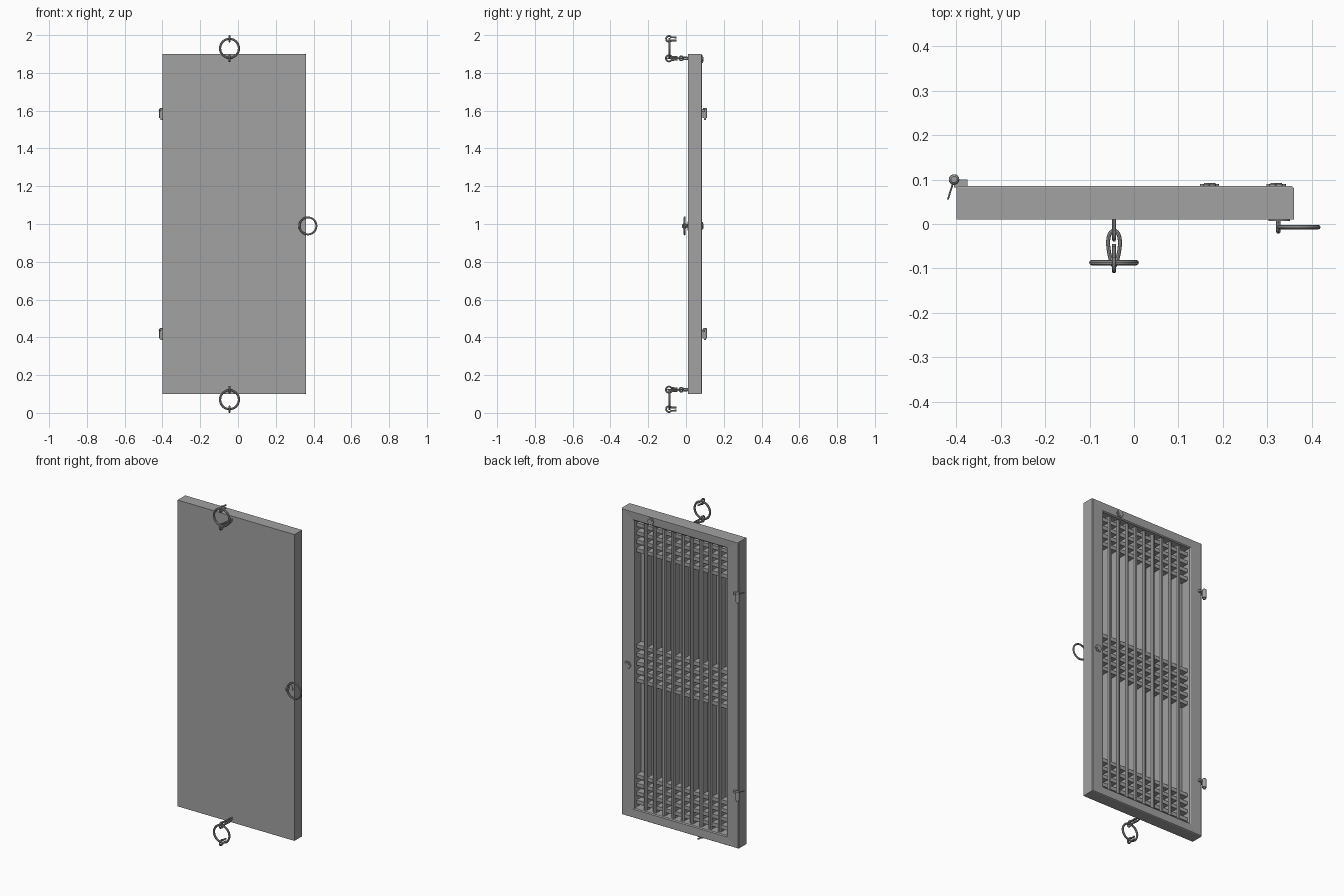
import bpy, bmesh, math
from mathutils import Vector, Matrix

if "Cube" in bpy.data.objects:
    bpy.data.objects.remove(bpy.data.objects["Cube"])

GREY = bpy.data.materials.new("plain grey")
GREY.use_nodes = True
COLOUR = (0.36, 0.36, 0.36, 1)
GREY.diffuse_color = COLOUR
GREY.node_tree.nodes["Principled BSDF"].inputs["Base Color"].default_value = COLOUR

LEFT, RIGHT, LOW, HIGH = -0.40, 0.36, 0.10, 1.90
MID_X = -0.045
STILE, RAIL = 0.08, 0.055


def add_mesh(name, mesh, smooth=False):
    mesh.materials.clear()
    mesh.materials.append(GREY)
    ob = bpy.data.objects.new(name, mesh)
    bpy.context.collection.objects.link(ob)
    if smooth:
        bpy.ops.object.select_all(action="DESELECT")
        ob.select_set(True)
        bpy.context.view_layer.objects.active = ob
        bpy.ops.object.shade_smooth_by_angle(angle=math.radians(40))
    return ob


def finish(name, bm, smooth=False):
    bmesh.ops.recalc_face_normals(bm, faces=bm.faces)
    mesh = bpy.data.meshes.new(name)
    bm.to_mesh(mesh)
    bm.free()
    return add_mesh(name, mesh, smooth)


def put_box(bm, x0, x1, y0, y1, z0, z1):
    size = Matrix.Diagonal((x1 - x0, y1 - y0, z1 - z0, 1))
    centre = Matrix.Translation(((x0 + x1) / 2, (y0 + y1) / 2, (z0 + z1) / 2))
    return bmesh.ops.create_cube(bm, size=1, matrix=centre @ size)["verts"]


def put_disc(bm, centre, radius, depth, axis="Y", sides=16, end_radius=None):
    turn = Matrix.Rotation(math.pi / 2, 4, "X") if axis == "Y" else Matrix()
    bmesh.ops.create_cone(bm, cap_ends=True, segments=sides, radius1=radius,
                          radius2=radius if end_radius is None else end_radius,
                          depth=depth, matrix=Matrix.Translation(centre) @ turn)


def wire(name, points, radius, closed=False):
    """Round wire along a path, turned into a mesh."""
    curve = bpy.data.curves.new(name, "CURVE")
    curve.dimensions = "3D"
    curve.bevel_depth = radius
    curve.bevel_resolution = 2
    curve.use_fill_caps = True
    spline = curve.splines.new("POLY")
    spline.points.add(len(points) - 1)
    for p, co in zip(spline.points, points):
        p.co = (*co, 1)
    spline.use_cyclic_u = closed
    temp = bpy.data.objects.new(name + "_path", curve)
    bpy.context.collection.objects.link(temp)
    bpy.context.view_layer.update()
    evaluated = temp.evaluated_get(bpy.context.evaluated_depsgraph_get())
    mesh = bpy.data.meshes.new_from_object(evaluated)
    bpy.data.objects.remove(temp)
    return add_mesh(name, mesh, True)


def angles(n):
    return [2 * math.pi * i / n for i in range(n)]


def pull_ring(name, x, y, z, radius, thick):
    wire(name, [(x + radius * math.cos(a), y, z + radius * math.sin(a))
                for a in angles(40)], thick, True)


def eye_pin(name, x, y, z, radius, tail_y, gap, thick):
    """Split pin: an eye round the ring with two tails running back."""
    start = math.radians(35)
    pts = [(x, tail_y, z + gap)]
    for i in range(19):
        a = start + (2 * math.pi - 2 * start) * i / 18
        pts.append((x, y + radius * math.cos(a), z + radius * math.sin(a)))
    pts.append((x, tail_y, z - gap))
    wire(name, pts, thick)


# Front panel
bm = bmesh.new()
put_box(bm, LEFT, RIGHT, 0.010, 0.016, LOW, HIGH)
finish("front_panel", bm)

# Mitred frame: nested rectangles joined into a moulding
bm = bmesh.new()
section = [(0, 0.016), (0, 0.081), (0.05, 0.085), (0.9, 0.083), (1, 0.078), (1, 0.016)]
loops = []
for inset, y in section:
    dx, dz = inset * STILE, inset * RAIL
    corners = [(LEFT + dx, LOW + dz), (RIGHT - dx, LOW + dz),
               (RIGHT - dx, HIGH - dz), (LEFT + dx, HIGH - dz)]
    loops.append([bm.verts.new((x, y, z)) for x, z in corners])
for a, b in zip(loops, loops[1:] + loops[:1]):
    for i in range(4):
        j = (i + 1) % 4
        bm.faces.new((a[i], a[j], b[j], b[i]))
finish("door_frame", bm)

# Upright lattice bars with chamfered back edges
x0, x1 = LEFT + STILE, RIGHT - STILE
z0, z1 = LOW + RAIL, HIGH - RAIL
bm = bmesh.new()
for i in range(1, 10):
    x = x0 + (x1 - x0) * i / 10
    put_box(bm, x - 0.011, x + 0.011, 0.016, 0.066, z0, z1)
edges = [e for e in bm.edges if all(v.co.y > 0.06 for v in e.verts)
         and abs(e.verts[0].co.z - e.verts[1].co.z) > 0.5]
bmesh.ops.bevel(bm, geom=edges, offset=0.006, segments=1, affect="EDGES")
finish("lattice_uprights", bm)

# Cross bars in three groups
rows = [1 + 0.05 * i for i in range(-2, 3)]
for i in range(4):
    rows += [1.815 - 0.05 * i, 0.185 + 0.05 * i]
bm = bmesh.new()
for z in rows:
    put_box(bm, x0, x1, 0.016, 0.060, z - 0.011, z + 0.011)
finish("lattice_cross_bars", bm)

# Hinge pins on the back edge
for name, z in (("upper", 1.585), ("lower", 0.42)):
    bm = bmesh.new()
    put_disc(bm, (-0.405, 0.10, z), 0.012, 0.05, "Z")
    put_disc(bm, (-0.405, 0.10, z + 0.027), 0.012, 0.006, "Z", end_radius=0.007)
    put_disc(bm, (-0.405, 0.10, z - 0.029), 0.006, 0.01, "Z")
    finish(name + "_hinge_pin", bm, True)
    wire(name + "_hinge_spike", [(-0.405, 0.10, z + 0.015), (-0.419, 0.055, z + 0.015)], 0.002)
    bm = bmesh.new()
    put_box(bm, -0.405, -0.375, 0.082, 0.10, z + 0.008, z + 0.02)
    finish(name + "_hinge_leaf", bm)

# Back rosettes
for name, x, z in (("top", 0.17, 1.872), ("side", 0.32, 0.99)):
    bm = bmesh.new()
    put_disc(bm, (x, 0.087, z), 0.013, 0.010)
    for a in angles(6):
        put_disc(bm, (x + 0.014 * math.cos(a), 0.086, z + 0.014 * math.sin(a)), 0.008, 0.008, sides=10)
    finish(name + "_rosette", bm, True)

# Top and bottom rings with link, door staple and split pins
for name, up in (("top", 1), ("bottom", -1)):
    def level(h):
        return 1 + up * h
    z = level(0.877)
    pull_ring(name + "_ring", MID_X, -0.087, level(0.93), 0.05, 0.006)
    wire(name + "_link", [(MID_X + (0.0125 + 0.005 * math.cos(a)) * math.sin(a),
                           -0.055 + 0.04 * math.cos(a), z) for a in angles(28)], 0.0045, True)
    eye_pin(name + "_door_staple", MID_X, -0.025, z, 0.011, 0.014, 0.004, 0.004)
    eye_pin(name + "_ring_eye", MID_X, -0.09, z, 0.016, -0.045, 0.006, 0.005)
    eye_pin(name + "_outer_pin", MID_X, -0.09, level(0.98), 0.015, -0.05, 0.008, 0.005)

# Side pull ring with its staple and plate
pull_ring("side_ring", 0.37, -0.007, 0.99, 0.045, 0.005)
eye_pin("side_staple", 0.325, -0.007, 0.99, 0.010, 0.014, 0.004, 0.005)
bm = bmesh.new()
put_disc(bm, (0.327, 0.009, 0.99), 0.024, 0.004)
finish("side_ring_plate", bm, True)
